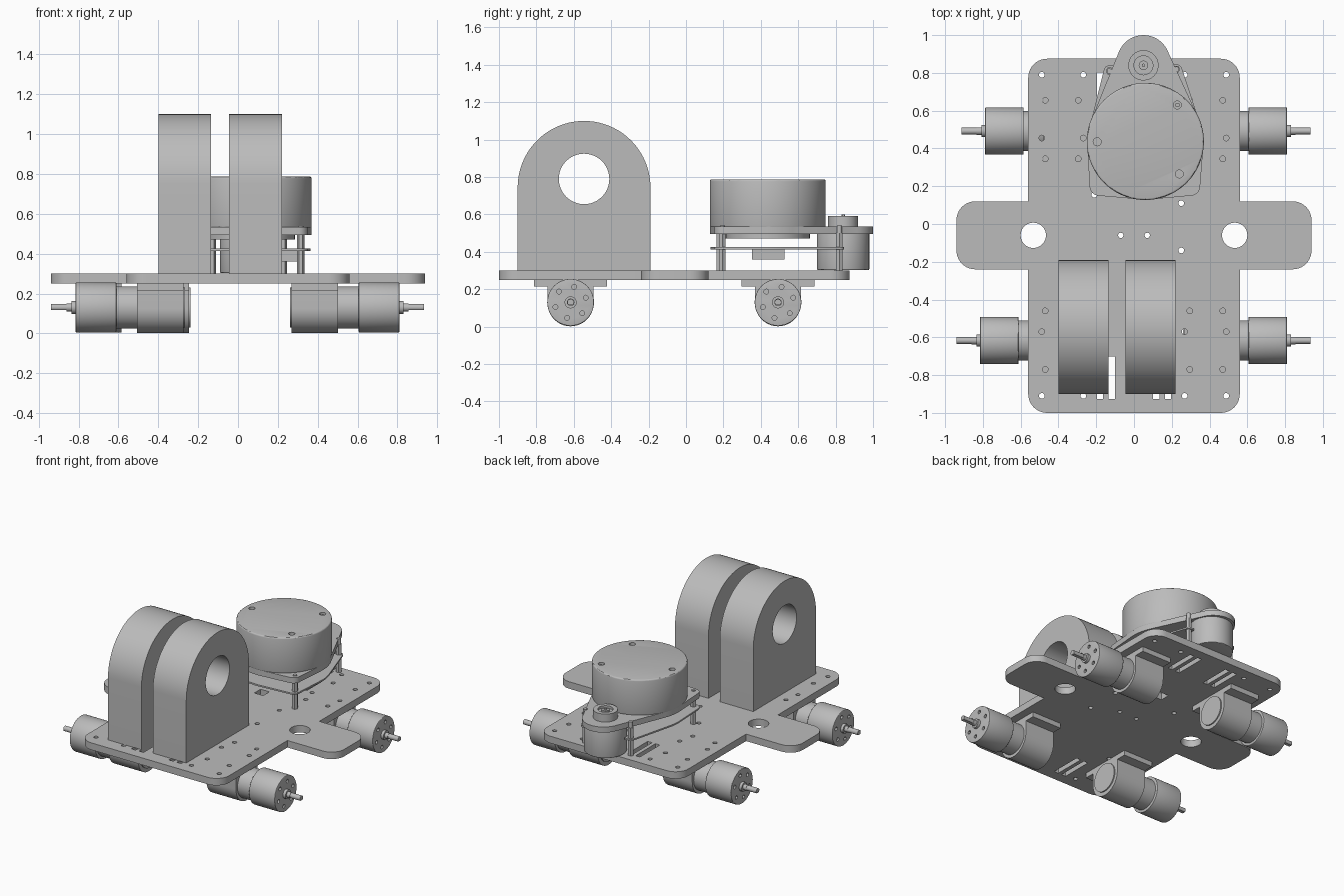
import bpy, bmesh
from math import sin, cos, radians, tau
from mathutils import Vector, geometry

cube = bpy.data.objects.get("Cube")
if cube:
    bpy.data.objects.remove(cube, do_unlink=True)

grey = bpy.data.materials.new("machine_grey")
grey.use_nodes = True
COLOUR = (0.5, 0.5, 0.5, 1)
grey.diffuse_color = COLOUR
grey.node_tree.nodes["Principled BSDF"].inputs["Base Color"].default_value = COLOUR


def arc(cx, cy, r, a0, a1, n=10):
    angles = [radians(a0 + (a1 - a0) * i / n) for i in range(n + 1)]
    return [(cx + r * cos(a), cy + r * sin(a)) for a in angles]


def circle(cx, cy, r, n=48):
    return [(cx + r * cos(tau * i / n), cy + r * sin(tau * i / n)) for i in range(n)]


def rect(cx, cy, w, h):
    w, h = w / 2, h / 2
    return [(cx - w, cy - h), (cx + w, cy - h), (cx + w, cy + h), (cx - w, cy + h)]


def hull(*discs):
    pts = [Vector(p) for d in discs for p in circle(*d)]
    return [tuple(pts[i]) for i in geometry.convex_hull_2d(pts)]


def extrude(bm, outline, lo, hi, axis):
    def place(p, t):
        return (p[0], p[1], t) if axis == "z" else (t, p[0], p[1])
    low = [bm.verts.new(place(p, lo)) for p in outline]
    top = [bm.verts.new(place(p, hi)) for p in outline]
    bm.faces.new(low[::-1])
    bm.faces.new(top)
    for i in range(len(low)):
        j = (i + 1) % len(low)
        bm.faces.new((low[i], low[j], top[j], top[i]))


def mesh_object(name, outlines, lo, hi, axis):
    bm = bmesh.new()
    for outline in outlines:
        extrude(bm, outline, min(lo, hi), max(lo, hi), axis)
    bmesh.ops.recalc_face_normals(bm, faces=bm.faces)
    mesh = bpy.data.meshes.new(name)
    bm.to_mesh(mesh)
    bm.free()
    obj = bpy.data.objects.new(name, mesh)
    bpy.context.collection.objects.link(obj)
    return obj


def part(name, outline, lo, hi, axis="z", holes=(), cut=None, bevel=0):
    """Extruded outline with optional bevel and cut holes, shaded smooth by angle."""
    obj = mesh_object(name, [outline], lo, hi, axis)
    cutter = None
    if bevel:
        mod = obj.modifiers.new("Bevel", "BEVEL")
        mod.width, mod.segments, mod.limit_method = bevel, 3, "ANGLE"
    if holes:
        c0, c1 = cut or (lo - 0.1, hi + 0.1)
        cutter = mesh_object(name + "_cutter", holes, c0, c1, axis)
        cutter.hide_render = True
        mod = obj.modifiers.new("Holes", "BOOLEAN")
        mod.operation, mod.solver, mod.object = "DIFFERENCE", "EXACT", cutter
    if obj.modifiers:
        graph = bpy.context.evaluated_depsgraph_get()
        baked = bpy.data.meshes.new_from_object(obj.evaluated_get(graph))
        obj.modifiers.clear()
        obj.data = baked
    if cutter:
        bpy.data.objects.remove(cutter, do_unlink=True)
    obj.data.materials.clear()
    obj.data.materials.append(grey)
    obj.data.shade_smooth()
    obj.data.set_sharp_from_angle(angle=radians(30))
    return obj


# Chassis plate: cross-shaped outline with drilled holes and strap slots
half = (arc(.46, -.9, .1, -90, 0) + [(.56, -.24)] + arc(.84, -.14, .1, -90, 0)
        + arc(.84, .02, .1, 0, 90) + [(.56, .12)] + arc(.46, .775, .1, 0, 90))
outline = half + [(-x, y) for x, y in reversed(half)]
holes = [circle(s * .533, -.06, .067) for s in (-1, 1)]
for s in (-1, 1):
    for xs, ys in (((.47, .295), (.655, .345, -.46, -.77)),
                   ((.488, .268), (.79, .455, -.57, -.91))):
        holes += [circle(s * x, y, .015, 16) for x in xs for y in ys]
    holes.append(circle(s * .07, -.06, .014, 16))
    for x in (.118, .18):
        holes += [rect(s * x, y, .034, .225) for y in (-.813, .69)]
holes += [circle(x, y, .015, 16) for x, y in ((-.21, .155), (.25, .11), (.25, -.14))]
holes.append(rect(0, .27, .07, .07))
part("chassis_plate", outline, .25, .3, holes=holes)

# Two arched blocks with a round opening
arch = [(-.9, .3), (-.19, .3)] + arc(-.545, .745, .355, 0, 180, 40)
for name, x in (("right", -.4), ("left", -.045)):
    part(name + "_arched_block", arch, x, x + .265, "x", [circle(-.545, .79, .135)])

# Four gear motors in saddle brackets
Z = .13
for name, side, y, shift in (("front_right", -1, -.617, .005), ("front_left", 1, -.617, 0),
                             ("back_right", -1, .492, -.022), ("back_left", 1, .492, 0)):
    def motor_part(label, outline, a, b, **extra):
        a, b = sorted((side * (a + shift), side * (b + shift)))
        part(name + "_" + label, outline, a, b, "x", **extra)

    saddle = ([(y - .195, .25), (y - .195, .215), (y - .123, .215)]
              + arc(y, .125, .123, 180, 360, 30)
              + [(y + .123, .215), (y + .195, .215), (y + .195, .25)])
    motor_part("bracket", saddle, .268, .502)
    motor_part("motor_tail", circle(y, Z, .1), .26, .3)
    motor_part("motor_neck", circle(y, Z, .106), .45, .61)
    face = side * (.81 + shift)
    dimples = [circle(y + .085 * cos(tau * i / 6 + .3), Z + .085 * sin(tau * i / 6 + .3), .013, 12)
               for i in range(6)]
    motor_part("gearbox", circle(y, Z, .125), .606, .81, holes=dimples,
               cut=(face - .02, face + .02), bevel=.004)
    motor_part("shaft_boss", circle(y, Z, .032), .8, .83)
    motor_part("shaft_root", circle(y, Z, .02, 24), .82, .855)
    flat = arc(y, Z, .018, -50, 230, 20)
    motor_part("drive_shaft", flat, .85, .935)

# Scanner: drum, teardrop base, circuit board, standoffs, drive motor and pulley
CX, CY, TAIL = .06, .437, (.05, .84)
screws = [circle(x, y, .021, 20) for x, y in ((-.195, .435), (.23, .63), (.24, .265))]
part("scanner_drum", circle(CX, CY, .31, 96), .53, .787, holes=screws, cut=(.765, .83), bevel=.01)
part("scanner_screws_left", circle(.23, .63, .012, 16), .76, .775)
part("scanner_base", hull((CX, CY, .308, 96), (.05, .86, .14), (-.185, .2, .05), (.3, .2, .05)),
     .495, .535)
part("scanner_bearing", circle(CX, CY, .225), .472, .5)
part("circuit_board", hull((CX, CY, .305, 96), (-.13, .81, .03), (.225, .815, .03),
                           (-.185, .2, .05), (.3, .2, .05)), .414, .425,
     holes=[circle(*TAIL, .15)])
part("board_connector", rect(.2, .44, .2, .175), .36, .415)
for i, (x, y) in enumerate(((-.185, .18), (.315, .195), (-.13, .81), (.225, .82))):
    part("standoff_%d" % (i + 1), circle(x, y, .02, 6), .3, .5)
    part("standoff_screw_%d" % (i + 1), circle(x, y, .014, 16), .5, .54)
part("scanner_motor", circle(*TAIL, .14), .303, .5, bevel=.005)
part("pulley", circle(*TAIL, .08), .53, .592, holes=[circle(*TAIL, .05)], cut=(.575, .65))
part("pulley_hub", circle(*TAIL, .025, 24), .55, .59)
part("pulley_pin", circle(*TAIL, .009, 12), .58, .6)
